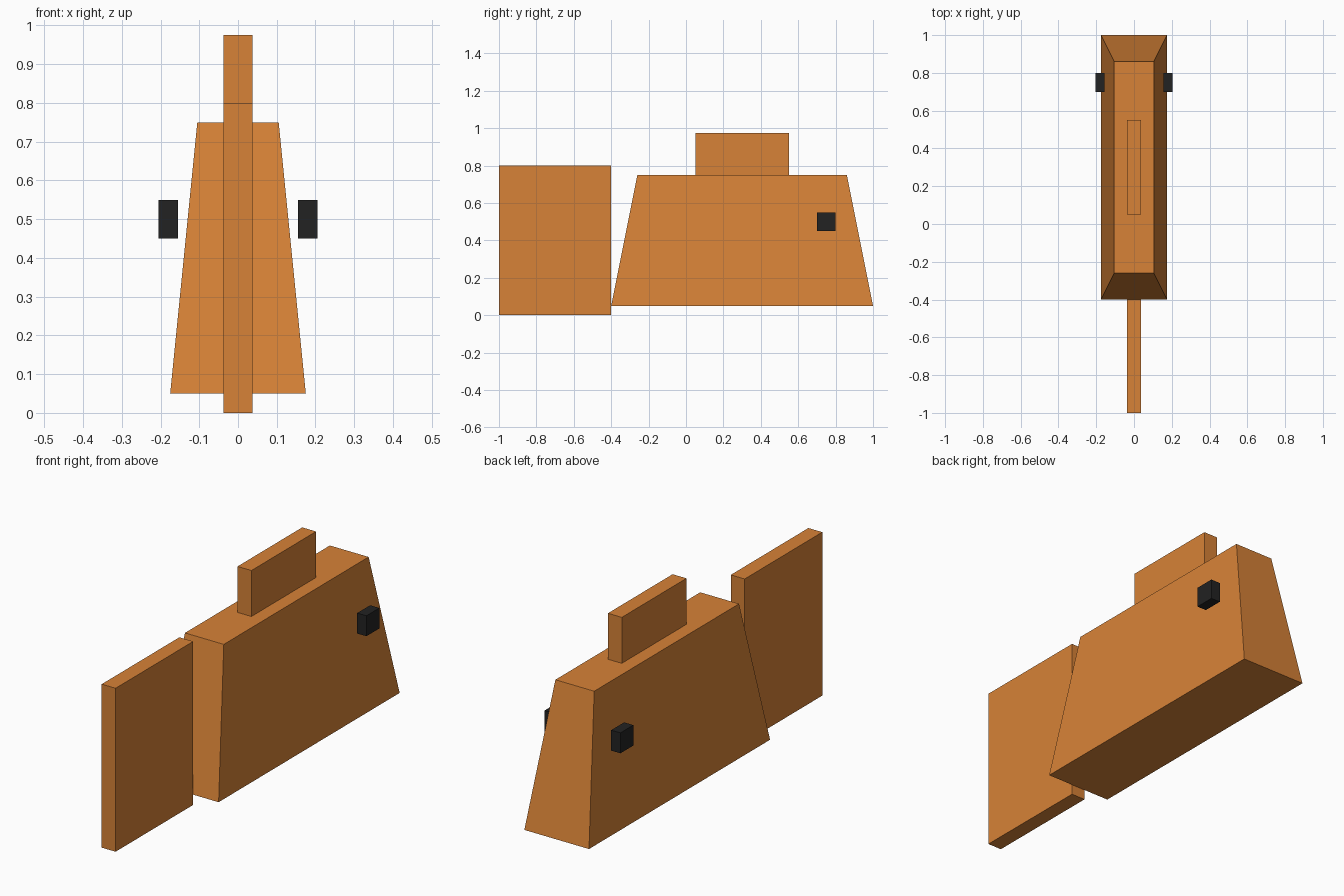
import bpy

if "Cube" in bpy.data.objects:
    bpy.data.objects.remove(bpy.data.objects["Cube"])

def material(name, rgb):
    m = bpy.data.materials.new(name)
    m.diffuse_color = (*rgb, 1)
    m.use_nodes = True
    m.node_tree.nodes["Principled BSDF"].inputs["Base Color"].default_value = m.diffuse_color
    return m

orange = material("orange", (0.68, 0.223, 0.038))
black = material("black", (0.016, 0.016, 0.016))

def block(name, mat, x, y, z, top_x=None, top_y=None):
    """Box from (min, max) ranges; the top may have its own x and y ranges."""
    verts = []
    for height, (x0, x1), (y0, y1) in ((z[0], x, y), (z[1], top_x or x, top_y or y)):
        verts += [(x0, y0, height), (x1, y0, height), (x1, y1, height), (x0, y1, height)]
    sides = [(i, (i + 1) % 4, (i + 1) % 4 + 4, i + 4) for i in range(4)]
    mesh = bpy.data.meshes.new(name)
    mesh.from_pydata(verts, [], [(3, 2, 1, 0), (4, 5, 6, 7)] + sides)
    mesh.materials.append(mat)
    obj = bpy.data.objects.new(name, mesh)
    bpy.context.collection.objects.link(obj)
    return obj

# Tapered body
block("body", orange, (-0.175, 0.175), (-0.4, 1.0), (0.05, 0.75),
      top_x=(-0.105, 0.105), top_y=(-0.26, 0.86))

# Thin upright plates: tail and back fin
thin = (-0.0375, 0.0375)
block("tail", orange, thin, (-1.0, -0.4), (0.0, 0.8))
block("top_fin", orange, thin, (0.05, 0.55), (0.75, 0.975))

# Eyes on both sides
for side, x in (("left", (-0.205, -0.155)), ("right", (0.155, 0.205))):
    block(side + "_eye", black, x, (0.7, 0.8), (0.45, 0.55))
